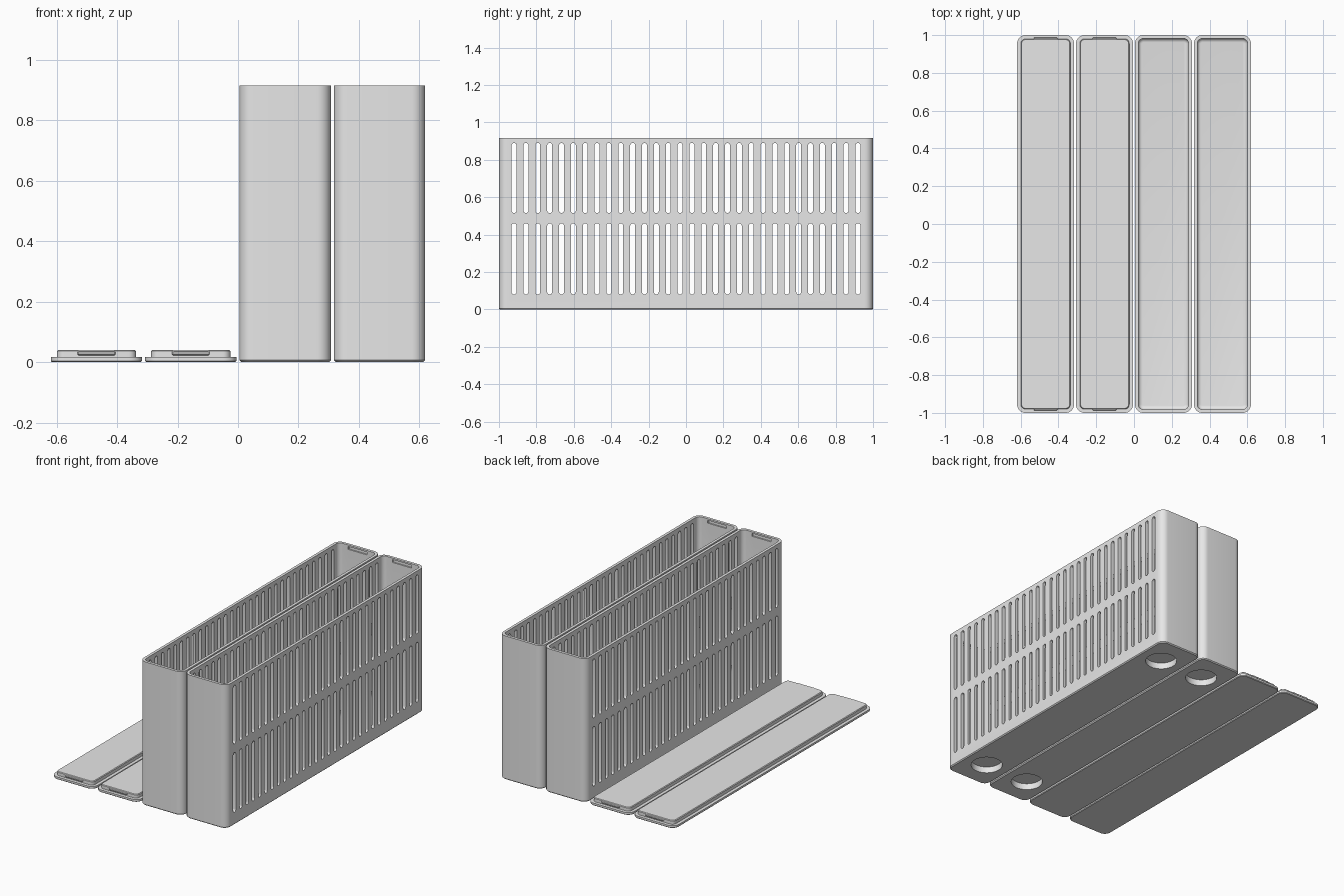
import bpy, bmesh, math
from mathutils import Matrix

cube = bpy.data.objects.get("Cube")
if cube:
    bpy.data.objects.remove(cube, do_unlink=True)

WIDTH, LENGTH, HEIGHT = 0.302, 2.0, 0.915
PITCH, RADIUS, WALL, FLOOR = 0.312, 0.045, 0.018, 0.055

grey = bpy.data.materials.new("plain grey")
grey.use_nodes = True
grey.diffuse_color = (0.8, 0.8, 0.8, 1)
grey.node_tree.nodes["Principled BSDF"].inputs["Base Color"].default_value = (0.8, 0.8, 0.8, 1)


def loft(bm, w, l, r, rings, matrix=Matrix(), segs=8):
    """Closed solid from rounded rectangles, each given as (z, inset)."""
    loops = []
    for z, inset in rings:
        rad = max(r - inset, 0.002)
        cx, cy = w / 2 - inset - rad, l / 2 - inset - rad
        loop = []
        for quarter, (sx, sy) in enumerate([(1, 1), (-1, 1), (-1, -1), (1, -1)]):
            for i in range(segs + 1):
                a = (quarter + i / segs) * math.pi / 2
                co = (sx * cx + rad * math.cos(a), sy * cy + rad * math.sin(a), z)
                loop.append(bm.verts.new(matrix @ Matrix.Translation(co).translation))
        loops.append(loop)
    n = len(loops[0])
    for lo, hi in zip(loops, loops[1:]):
        for i in range(n):
            j = (i + 1) % n
            bm.faces.new((lo[i], lo[j], hi[j], hi[i]))
    bm.faces.new(loops[0][::-1])
    bm.faces.new(loops[-1])


def make_object(name, bm):
    mesh = bpy.data.meshes.new(name)
    bmesh.ops.recalc_face_normals(bm, faces=bm.faces)
    bm.to_mesh(mesh)
    bm.free()
    mesh.materials.append(grey)
    ob = bpy.data.objects.new(name, mesh)
    bpy.context.collection.objects.link(ob)
    return ob


def select(ob):
    bpy.ops.object.select_all(action="DESELECT")
    ob.select_set(True)
    bpy.context.view_layer.objects.active = ob


def cut(ob, bm):
    cutter = make_object("cutter", bm)
    cutter.hide_render = True
    mod = ob.modifiers.new("cut", "BOOLEAN")
    mod.operation, mod.solver, mod.object = "DIFFERENCE", "EXACT", cutter
    select(ob)
    bpy.ops.object.modifier_apply(modifier=mod.name)
    bpy.data.objects.remove(cutter, do_unlink=True)


def finish(ob, name, x, copy_name):
    select(ob)
    bpy.ops.object.shade_smooth_by_angle(angle=math.radians(35))
    ob.name = name
    ob.location.x = x
    twin = ob.copy()
    twin.name = copy_name
    twin.location.x = x + PITCH
    bpy.context.collection.objects.link(twin)


# Slotted box: outer shell
bm = bmesh.new()
loft(bm, WIDTH, LENGTH, RADIUS, [(0, 0.006), (0.006, 0), (HEIGHT, 0)])
box = make_object("box", bm)

# Hollow inside with a rounded floor edge
bm = bmesh.new()
fillet = 0.02
rings = [(FLOOR + fillet * (1 - math.sin(a)), fillet * (1 - math.cos(a)))
         for a in (math.pi / 2 * (1 - i / 4) for i in range(5))]
loft(bm, WIDTH - 2 * WALL, LENGTH - 2 * WALL, RADIUS - WALL, rings + [(HEIGHT + 0.1, 0)])
cut(box, bm)

# Two rows of upright slots through both long walls
to_side = Matrix(((0, 0, 1, 0), (1, 0, 0, 0), (0, 1, 0, 0), (0, 0, 0, 1)))
bm = bmesh.new()
for low, high in ((0.08, 0.46), (0.515, 0.89)):
    for i in range(30):
        place = Matrix.Translation((0, (i - 14.5) * 0.0634, (low + high) / 2)) @ to_side
        loft(bm, 0.026, high - low, 0.0129, [(-0.3, 0), (0.3, 0)], place, 5)
cut(box, bm)

# Round foot recesses underneath
bm = bmesh.new()
for y in (-0.81, 0.81):
    bmesh.ops.create_cone(bm, cap_ends=True, segments=48, radius1=0.093, radius2=0.093,
                          depth=0.08, matrix=Matrix.Translation((0, y, 0)))
cut(box, bm)

# Snap grooves inside the end walls
bm = bmesh.new()
loft(bm, 0.135, LENGTH - 0.02, 0.003, [(0.887, 0), (0.905, 0)], segs=1)
cut(box, bm)
finish(box, "inner_box", PITCH / 2, "outer_box")

# Lid: base plate, raised plug and a snap tab at each end
bm = bmesh.new()
loft(bm, WIDTH, LENGTH, RADIUS, [(0, 0.004), (0.004, 0), (0.016, 0), (0.016, 0.02),
                                 (0.036, 0.02), (0.04, 0.024)])
loft(bm, 0.125, LENGTH - 0.024, 0.003, [(0.022, 0.004), (0.026, 0), (0.033, 0), (0.037, 0.004)], segs=1)
lid = make_object("lid", bm)
finish(lid, "outer_lid", -1.5 * PITCH, "inner_lid")
